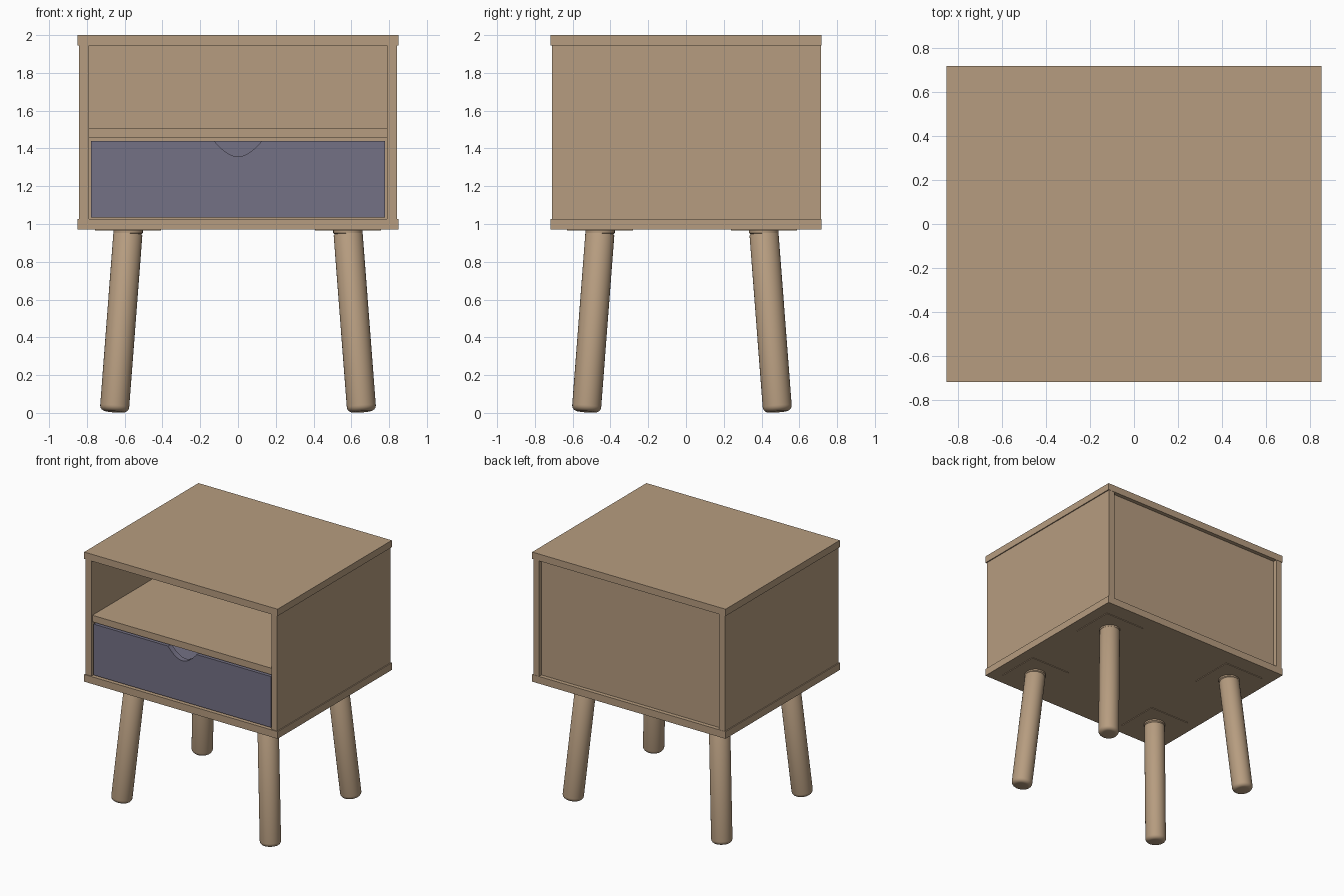
import bpy, bmesh, math
from mathutils import Vector

cube = bpy.data.objects.get("Cube")
if cube:
    bpy.data.objects.remove(cube, do_unlink=True)


def make_material(name, rgb):
    mat = bpy.data.materials.new(name)
    mat.use_nodes = True
    mat.diffuse_color = (*rgb, 1)
    mat.node_tree.nodes["Principled BSDF"].inputs["Base Color"].default_value = (*rgb, 1)
    return mat


wood = make_material("light wood", (0.47, 0.335, 0.215))
slate = make_material("slate blue paint", (0.175, 0.165, 0.235))


def add_object(name, bm, mat):
    bmesh.ops.recalc_face_normals(bm, faces=bm.faces)
    mesh = bpy.data.meshes.new(name)
    bm.to_mesh(mesh)
    bm.free()
    mesh.materials.append(mat)
    obj = bpy.data.objects.new(name, mesh)
    bpy.context.collection.objects.link(obj)
    return obj


def box(name, x, y, z, mat):
    """Box from (min, max) ranges."""
    bm = bmesh.new()
    bmesh.ops.create_cube(bm, size=1)
    for v in bm.verts:
        v.co = [r[0] if c < 0 else r[1] for c, r in zip(v.co, (x, y, z))]
    return add_object(name, bm, mat)


def lathe(name, profile, location, axis, mat):
    """Spin a (radius, height) profile about z, then point it along axis."""
    bm = bmesh.new()
    verts = [bm.verts.new((r, 0, h)) for r, h in profile]
    edges = [bm.edges.new(pair) for pair in zip(verts, verts[1:])]
    bmesh.ops.spin(bm, geom=verts + edges, cent=(0, 0, 0), axis=(0, 0, 1),
                   angle=math.tau, steps=32)
    bmesh.ops.remove_doubles(bm, verts=bm.verts, dist=0.0005)
    obj = add_object(name, bm, mat)
    obj.location = location
    obj.rotation_euler = Vector(axis).to_track_quat("Z", "Y").to_euler()
    bpy.ops.object.select_all(action="DESELECT")
    obj.select_set(True)
    bpy.context.view_layer.objects.active = obj
    bpy.ops.object.shade_smooth_by_angle(angle=math.radians(40))
    return obj


# Cabinet carcass
box("top_panel", (-0.85, 0.85), (-0.717, 0.717), (1.945, 2.0), wood)
box("bottom_panel", (-0.85, 0.85), (-0.717, 0.717), (0.97, 1.027), wood)
for side, s in (("left", 1), ("right", -1)):
    box(side + "_panel", sorted((s * 0.79, s * 0.842)), (-0.71, 0.715), (1.027, 1.945), wood)
box("back_panel", (-0.79, 0.79), (0.65, 0.685), (1.027, 1.945), wood)
box("shelf", (-0.79, 0.79), (-0.7, 0.65), (1.455, 1.507), wood)

# Drawer front with a scooped finger notch
W, LOW, HIGH, FRONT, BACK = 0.779, 1.035, 1.44, -0.7, -0.655
outline = [(-W, HIGH), (-W, LOW), (W, LOW), (W, HIGH)]
for i in range(25):
    t = 1 - i / 12
    outline.append((0.125 * t, HIGH - 0.083 * math.cos(t * math.pi / 2) ** 0.9
                    if abs(t) < 1 else HIGH))
bm = bmesh.new()
face = bm.faces.new([bm.verts.new((x, FRONT, z)) for x, z in outline])
ext = bmesh.ops.extrude_face_region(bm, geom=[face], use_keep_orig=True)
for v in ext["geom"]:
    if isinstance(v, bmesh.types.BMVert):
        v.co.y = BACK
add_object("drawer_front", bm, slate)

# Drawer box behind the front
box("drawer_floor", (-0.76, 0.76), (BACK, 0.6), (1.045, 1.065), slate)
box("drawer_back", (-0.76, 0.76), (0.57, 0.6), (1.065, HIGH), slate)
for side, s in (("left", 1), ("right", -1)):
    box("drawer_" + side + "_wall", sorted((s * 0.73, s * 0.76)), (BACK, 0.57), (1.065, HIGH), slate)

# Splayed round legs with collars and mounting plates
LEN, R, ROUND = 0.955, 0.077, 0.03
leg_profile = [(0, 0)]
for i in range(7):
    a = i / 6 * math.pi / 2
    leg_profile.append((R - ROUND + ROUND * math.sin(a), ROUND - ROUND * math.cos(a)))
leg_profile += [(R, LEN - 0.012), (R - 0.008, LEN), (0, LEN)]
collar_profile = [(0, 0), (0.07, 0), (0.078, 0.008), (0.078, 0.022), (0, 0.022)]

for side, sx in (("left", 1), ("right", -1)):
    for end, y, sy in (("front", -0.455, -1), ("back", 0.412, 1)):
        name = end + "_" + side
        x = sx * 0.582
        foot = (x + sx * 0.073, y + sy * 0.073, 0.006)
        lathe(name + "_leg", leg_profile, foot, (-sx * 0.073, -sy * 0.073, LEN), wood)
        lathe(name + "_collar", collar_profile, (x, y, 0.945), (0, 0, 1), wood)
        box(name + "_plate", (x - 0.175, x + 0.175), (y - 0.175, y + 0.175),
            (0.965, 0.97), wood)
